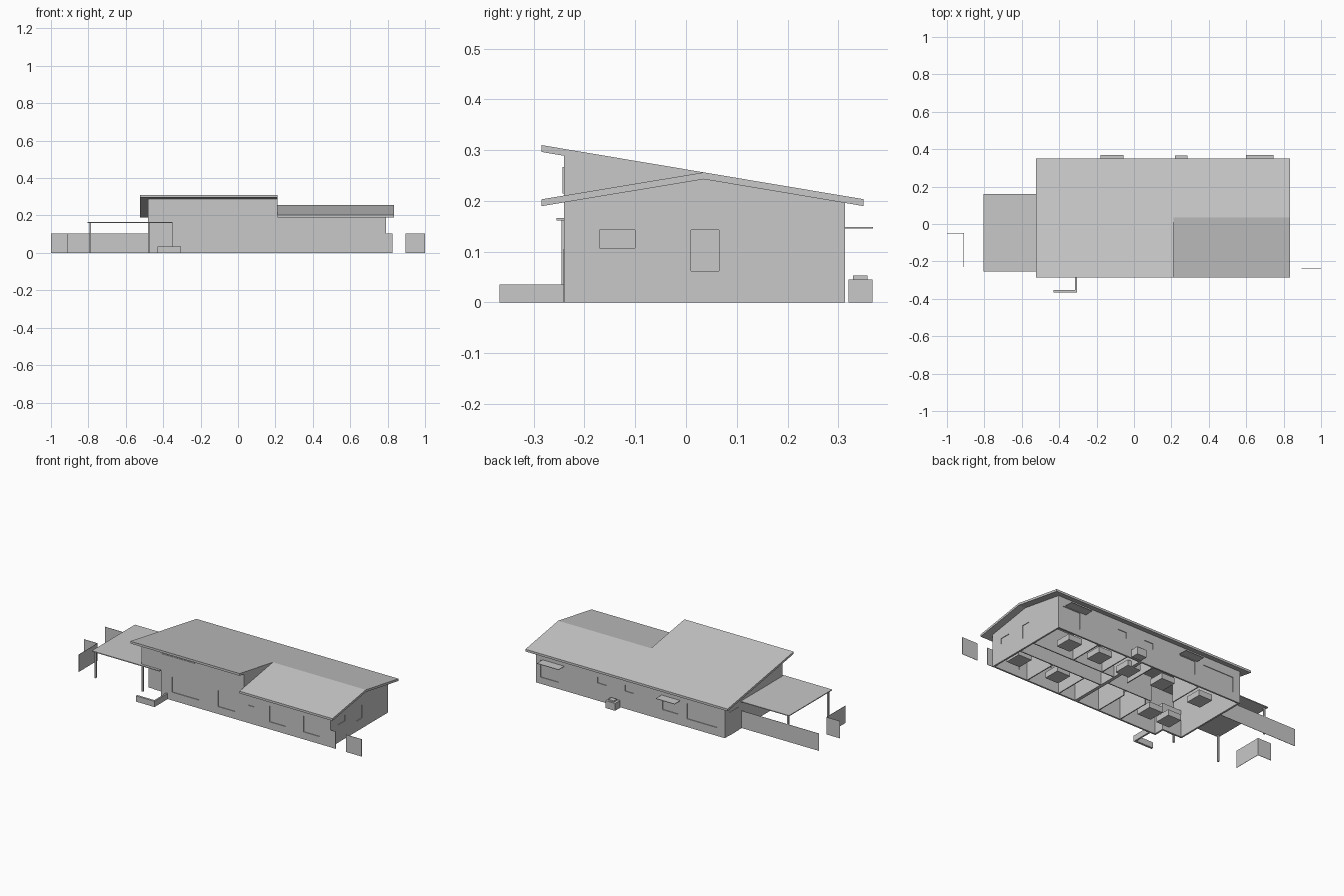
import bpy
import bmesh

if "Cube" in bpy.data.objects:
    bpy.data.objects.remove(bpy.data.objects["Cube"], do_unlink=True)

GREY = (0.58, 0.58, 0.58, 1)
mat = bpy.data.materials.new("light_grey")
mat.use_nodes = True
mat.diffuse_color = GREY
mat.node_tree.nodes["Principled BSDF"].inputs["Base Color"].default_value = GREY


def prism(name, profile, x0, x1):
    """Extrude a (y, z) profile along x."""
    bm = bmesh.new()
    face = bm.faces.new([bm.verts.new((x0, y, z)) for y, z in profile])
    new = bmesh.ops.extrude_face_region(bm, geom=[face])["geom"]
    verts = [v for v in new if isinstance(v, bmesh.types.BMVert)]
    bmesh.ops.translate(bm, verts=verts, vec=(x1 - x0, 0, 0))
    bmesh.ops.recalc_face_normals(bm, faces=bm.faces)
    mesh = bpy.data.meshes.new(name)
    bm.to_mesh(mesh)
    bm.free()
    mesh.materials.append(mat)
    ob = bpy.data.objects.new(name, mesh)
    bpy.context.scene.collection.objects.link(ob)
    return ob


def box(name, x0, x1, y0, y1, z0, z1):
    return prism(name, [(y0, z0), (y1, z0), (y1, z1), (y0, z1)], x0, x1)


def cut(target, *bounds):
    """Remove a box-shaped volume from the target."""
    cutter = box("cutter", *bounds)
    mod = target.modifiers.new("cut", "BOOLEAN")
    mod.operation, mod.solver, mod.object = "DIFFERENCE", "EXACT", cutter
    bpy.context.view_layer.update()
    graph = bpy.context.evaluated_depsgraph_get()
    target.data = bpy.data.meshes.new_from_object(target.evaluated_get(graph))
    target.modifiers.clear()
    bpy.data.objects.remove(cutter, do_unlink=True)


# Overall wall and roof limits
LEFT, STEP, RIGHT = -0.48, 0.21, 0.79
FRONT, BACK = -0.24, 0.313
T, RIDGE, THICK = 0.01, 0.035, 0.0135


def slope(y):
    return 0.31 - 0.168 * (y + 0.285)


def gable(y):
    return slope(y) if y > RIDGE else slope(RIDGE) - 0.166 * (RIDGE - y)


def roof(name, height, ys, x0, x1):
    top = [(y, height(y)) for y in ys]
    return prism(name, top + [(y, z - THICK) for y, z in reversed(top)], x0, x1)


def walls(name, height, ys, x0, x1):
    top = [(y, height(y) - THICK + 0.003) for y in reversed(ys)]
    ob = prism(name, [(FRONT, 0), (BACK, 0)] + top, x0, x1)
    cut(ob, x0 + T, x1 - T, FRONT + T, BACK - T, -0.1, 0.5)
    return ob


# Roofs: one long slope, and a lower gable on the right
roof("main_roof", slope, [-0.285, 0.35], -0.525, STEP)
roof("gable_roof", gable, [-0.285, RIDGE, 0.35], STEP, 0.835)
main = walls("main_walls", slope, [FRONT, BACK], LEFT, STEP)
wing = walls("wing_walls", gable, [FRONT, RIDGE, BACK], STEP, RIGHT)

# Corner porch cut into the front left of the main block
PX, PY, PZ = -0.35, -0.176, 0.163
cut(main, LEFT - 0.02, PX, FRONT - 0.02, PY, -0.1, PZ)
box("porch_back_wall", LEFT, PX, PY, PY + T, 0, PZ)
box("porch_side_wall", PX, PX + T, FRONT + 0.002, PY + T, 0, PZ)
box("front_door", -0.44, -0.38, PY - 0.003, PY, 0, 0.14)


def window(side, a0, a1, z0, z1):
    """Cut an opening and set a recessed pane in it."""
    name = side + "_window"
    near, far = 0.02, 0.015
    if side in ("front", "back"):
        s, w = (1, FRONT) if side == "front" else (-1, BACK)
        ys = sorted((w - s * near, w + s * far))
        cut(main if a1 < STEP else wing, a0, a1, *ys, z0, z1)
        ys = sorted((w + s * 0.004, w + s * 0.007))
        box(name, a0, a1, *ys, z0, z1)
    else:
        s, w = (1, LEFT) if side == "left_end" else (-1, RIGHT)
        xs = sorted((w - s * near, w + s * far))
        cut(main if s > 0 else wing, *xs, a0, a1, z0, z1)
        xs = sorted((w + s * 0.004, w + s * 0.007))
        box(name, *xs, a0, a1, z0, z1)


TOP = 0.143
for x0, x1, z0 in ((-0.275, -0.093, 0.05), (0.035, 0.15, 0.045),
                   (0.237, 0.277, 0.107), (0.38, 0.486, 0.045), (0.61, 0.72, 0.045)):
    window("front", x0, x1, z0, TOP)
for x0, x1, z0 in ((0.64, 0.76, 0.04), (0.315, 0.375, 0.107), (0.13, 0.19, 0.107),
                   (-0.165, -0.06, 0.062), (-0.43, -0.225, 0.05)):
    window("back", x0, x1, z0, TOP)
window("right_end", -0.17, -0.10, 0.107, TOP)
window("right_end", 0.01, 0.065, 0.062, TOP)
box("high_window", -0.35, -0.12, FRONT - 0.003, FRONT, 0.215, 0.267)
box("side_door", LEFT - 0.002, LEFT, 0.18, 0.27, 0, 0.14)

# Awnings over the back windows
for x0, x1 in ((-0.18, -0.055), (0.6, 0.745)):
    box("awning", x0, x1, BACK, 0.368, 0.146, 0.149)

# Outdoor unit against the back wall
box("outdoor_unit", 0.22, 0.285, 0.32, 0.367, 0, 0.045)
box("outdoor_unit_cap", 0.235, 0.27, 0.329, 0.358, 0.045, 0.053)

# Carport with posts, reaching over the porch
box("carport_roof", -0.805, LEFT, -0.255, 0.16, 0.161, 0.166)
box("porch_ceiling", LEFT, PX, FRONT - 0.015, PY, 0.161, 0.166)
for x, y in ((-0.79, FRONT), (-0.79, 0.145), (-0.475, FRONT + 0.005)):
    box("carport_post", x - 0.005, x + 0.005, y - 0.005, y + 0.005, 0, 0.162)

# Low L-shaped garden wall
box("garden_wall_front", -0.43, -0.305, -0.367, -0.354, 0, 0.035)
box("garden_wall_side", -0.315, -0.305, -0.354, FRONT, 0, 0.035)

# Thin fence panels
H, F = 0.105, 0.001
for x0, x1, y in ((-1, LEFT, 0.15), (-1, -0.91, -0.05),
                  (RIGHT, 0.825, FRONT), (0.895, 1, FRONT)):
    box("fence_panel", x0, x1, y - F, y + F, 0, H)
box("fence_return", -0.91 - F, -0.91 + F, -0.23, -0.05, 0, H)

# Interior partitions
IN = 0.15
for x0, x1, y in ((-0.1, 0.2, 0.02), (0.22, 0.78, -0.02), (0.22, 0.78, 0.09)):
    box("long_partition", x0, x1, y, y + 0.006, 0, IN)
for x in (-0.1, 0.05, 0.33, 0.55):
    box("front_partition", x, x + 0.006, FRONT + T, -0.02, 0, IN)
for x in (-0.2, 0.12, 0.3, 0.5):
    box("back_partition", x, x + 0.006, 0.09, BACK - T, 0, IN)

# Furniture blocks
for x, y in ((0.72, -0.1), (0.45, -0.1), (0.41, 0.2), (0.62, 0.2), (0.2, 0.19),
             (-0.03, 0.2), (-0.18, -0.08), (-0.31, -0.08), (-0.3, 0.19)):
    box("furniture", x - 0.045, x + 0.045, y - 0.05, y + 0.05, 0, 0.035)
